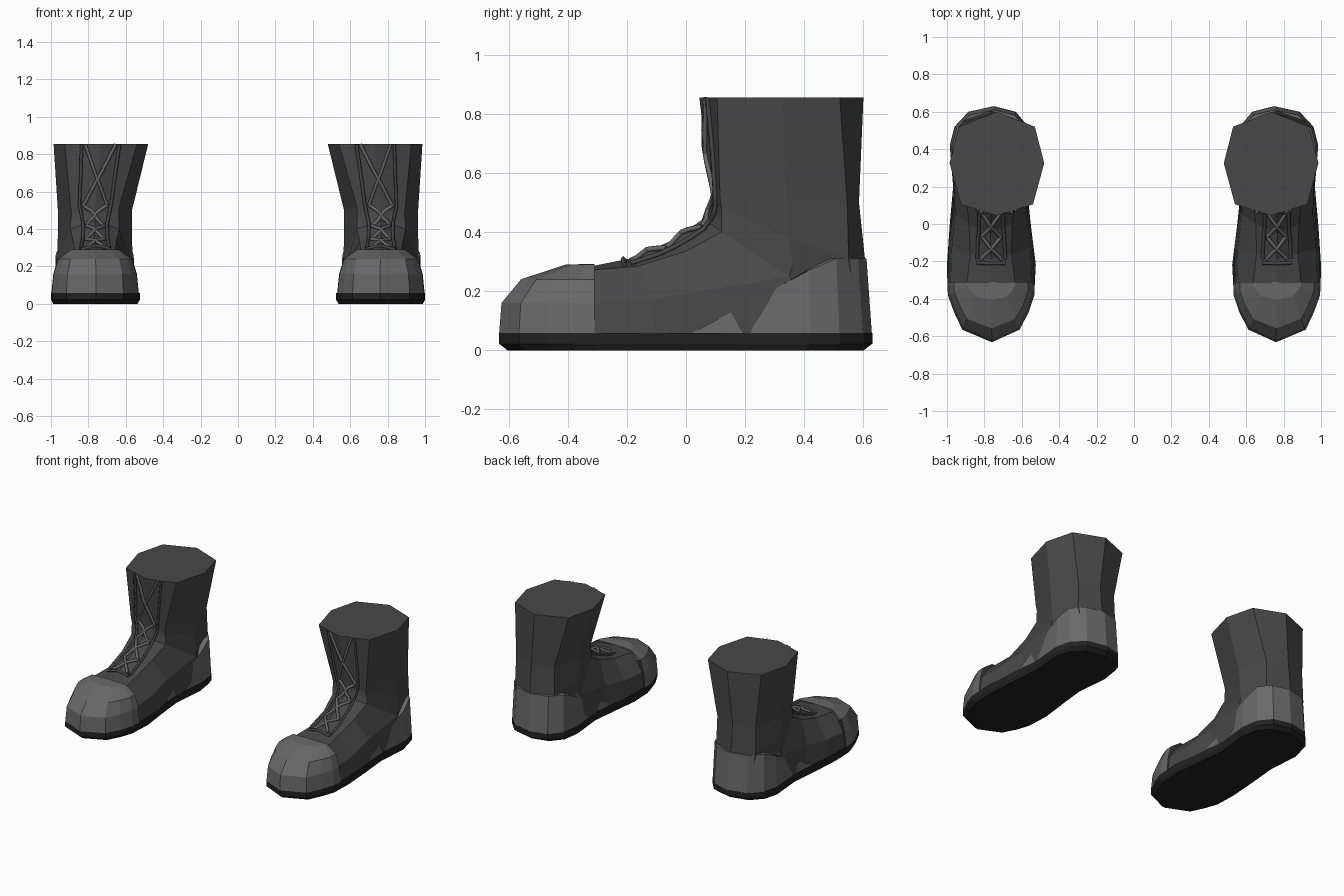
import bpy, bmesh
from mathutils import Vector
from mathutils.bvhtree import BVHTree

if "Cube" in bpy.data.objects:
    bpy.data.objects.remove(bpy.data.objects["Cube"])

CX = 0.765


def material(name, g):
    m = bpy.data.materials.new(name)
    m.diffuse_color = (g, g, g * 1.02, 1)
    m.use_nodes = True
    m.node_tree.nodes["Principled BSDF"].inputs["Base Color"].default_value = m.diffuse_color
    return m


UPPER = material("dark_leather", 0.065)
CAP = material("worn_leather", 0.14)
SOLE = material("rubber", 0.016)
LACE = material("lace_grey", 0.14)


def add(name, data, mat):
    ob = bpy.data.objects.new(name, data)
    bpy.context.collection.objects.link(ob)
    data.materials.append(mat)
    ob.modifiers.new("pair", 'MIRROR').use_mirror_merge = False
    return ob


def loft(rings, closed=True, start=False, end=False):
    """Join successive rings of points with quads."""
    bm = bmesh.new()
    vs = [[bm.verts.new(p) for p in r] for r in rings]
    n = len(rings[0])
    for a, b in zip(vs, vs[1:]):
        for i in range(n if closed else n - 1):
            j = (i + 1) % n
            bm.faces.new((a[i], a[j], b[j], b[i]))
    if start:
        bm.faces.new(vs[0][::-1])
    if end:
        bm.faces.new(vs[-1])
    bmesh.ops.remove_doubles(bm, verts=bm.verts, dist=0.0005)
    bmesh.ops.recalc_face_normals(bm, faces=bm.faces)
    return bm


def add_mesh(name, bm, mat):
    me = bpy.data.meshes.new(name)
    bm.to_mesh(me)
    return add(name, me, mat)


# Sole: plan outline, chamfered at the ground
toe = [(.53, -.31), (.533, -.38), (.562, -.47), (.612, -.565), (.76, -.632),
       (.918, -.565), (.963, -.47), (.995, -.38), (.998, -.31)]
heel = [(.985, 0), (.967, .2), (.985, .42), (.96, .52), (.885, .6), (.75, .63),
        (.632, .6), (.565, .52), (.547, .4), (.57, .17), (.55, -.02)]
outline = toe + [(1.0, -.22)] + heel + [(.525, -.22)]


def scaled(pts, sx, sy, z, cy):
    return [(CX + (x - CX) * sx, cy + (y - cy) * sy, z) for x, y in pts]


add_mesh("sole", loft([scaled(outline, .95, .955, 0, -.01),
                       scaled(outline, 1, 1, .022, 0),
                       scaled(outline, 1, 1, .058, 0)], True, True, True), SOLE)

# Toe cap: low dome stretched over the toe outline
levels = [(1, 1, .055), (.955, .975, .16), (.85, .77, .24), (.55, .3, .29), (0, 0, .292)]
add_mesh("toe_cap", loft([scaled(toe, sx, sy, z, -.31) for sx, sy, z in levels], False), CAP)

# Heel counter: wraps the heel and slopes down towards the arch
top = [(CX + (x - CX) * .95, .35 + (y - .35) * .93, min(.31, .06 + max(0, y) * .5))
       for x, y in heel]
lip = [(CX + (x - CX) * .8, .35 + (y - .35) * .8, z) for x, y, z in top]
add_mesh("heel_counter", loft([scaled(heel, .99, .995, .055, .35), top, lip], False), CAP)

# Upper: eight-sided rings fanning round the instep from toe to shaft top
# centre x, ridge (y,z), then shoulder, side, back (half width,y,z), rear (y,z)
rings = [
    (.765, (-.33, .282), (.13, -.33, .27), (.215, -.31, .16), (.23, -.31, .055), (-.31, .055)),
    (.765, (-.19, .31), (.11, -.16, .285), (.21, -.13, .17), (.225, -.1, .055), (-.1, .055)),
    (.767, (-.05, .37), (.115, 0, .335), (.19, .05, .2), (.195, .1, .055), (.1, .055)),
    (.765, (.06, .445), (.13, .12, .40), (.2, .35, .25), (.208, .4, .055), (.4, .055)),
    (.765, (.078, .47), (.13, .12, .44), (.2, .36, .29), (.11, .59, .06), (.62, .06)),
    (.765, (.085, .495), (.125, .12, .48), (.198, .35, .38), (.15, .55, .31), (.605, .31)),
    (.765, (.085, .52), (.13, .115, .52), (.198, .34, .5), (.145, .545, .5), (.585, .5)),
    (.733, (.045, .855), (.193, .105, .855), (.253, .325, .855), (.203, .52, .855), (.6, .855)),
]


def ring_points(cx, ridge, sh, side, back, rear):
    half = (sh, side, back)
    return ([(cx, *ridge)] + [(cx + w, y, z) for w, y, z in half] + [(cx, *rear)]
            + [(cx - w, y, z) for w, y, z in reversed(half)])


upper = loft([ring_points(*r) for r in rings], True, True, True)
add_mesh("boot_upper", upper, UPPER)
tree = BVHTree.FromBMesh(upper)


# Straps that follow the surface of the upper
def straps(name, paths, radius, mat, steps=6):
    cu = bpy.data.curves.new(name, 'CURVE')
    cu.dimensions = '3D'
    cu.bevel_depth = radius
    cu.bevel_resolution = 0
    for path in paths:
        pts = [Vector(a).lerp(Vector(b), i / steps)
               for a, b in zip(path, path[1:]) for i in range(steps)] + [Vector(path[-1])]
        sp = cu.splines.new('POLY')
        sp.points.add(len(pts) - 1)
        for q, p in zip(sp.points, pts):
            co, no, _, _ = tree.find_nearest(p)
            co = co + no * radius * .5
            q.co = (co.x, co.y, min(co.z, .853), 1)
    cu.use_fill_caps = True
    return add(name, cu, mat)


# Lace eyelet rows: centre x, half width, y, z
rows = [(.763, .058, -.19, .312), (.763, .06, -.075, .365), (.763, .062, .04, .44),
        (.763, .066, .08, .525), (.735, .085, .055, .853)]
laces = []
for a, b in zip(rows, rows[1:]):
    for s in (-1, 1):
        laces.append([(a[0] + s * a[1], a[2], a[3]), (b[0] - s * b[1], b[2], b[3])])
straps("laces", laces, .01, LACE)
straps("throat_edges", [[(c + s * (w + .022), y, z) for c, w, y, z in rows] for s in (-1, 1)]
       + [[(CX - .08, -.21, .30), (CX + .08, -.21, .30)]], .009, UPPER)
